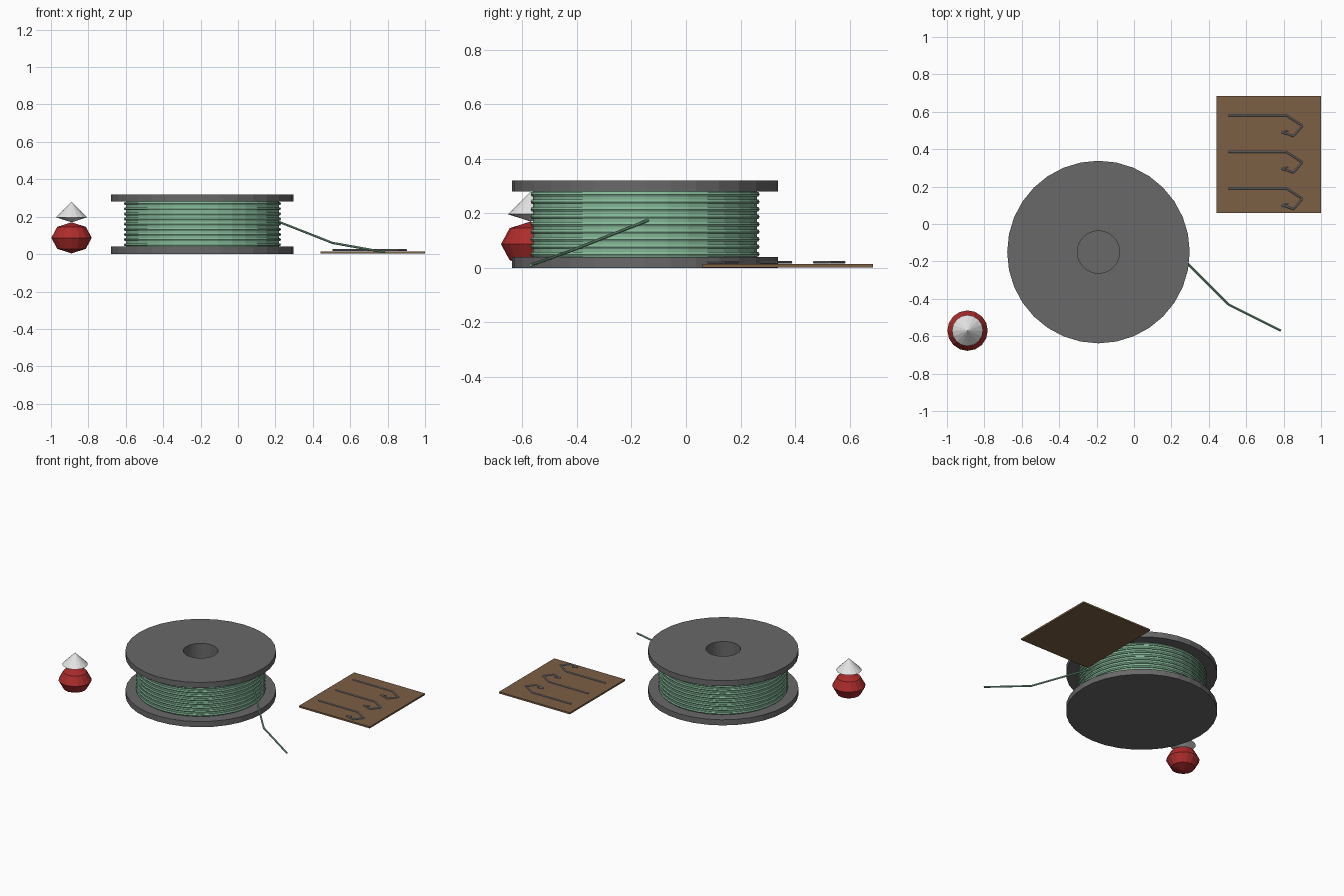
import bpy, bmesh, math
from mathutils import Vector

if "Cube" in bpy.data.objects:
    bpy.data.objects.remove(bpy.data.objects["Cube"])


def material(name, rgb):
    m = bpy.data.materials.new(name)
    m.diffuse_color = (*rgb, 1)
    m.use_nodes = True
    m.node_tree.nodes["Principled BSDF"].inputs["Base Color"].default_value = m.diffuse_color
    return m


GREY = material("spool grey", (0.14, 0.14, 0.14))
GREEN = material("line green", (0.23, 0.47, 0.31))
RED = material("float red", (0.42, 0.025, 0.025))
WHITE = material("float white", (0.78, 0.78, 0.78))
BROWN = material("board brown", (0.2, 0.115, 0.06))
STEEL = material("hook steel", (0.32, 0.33, 0.35))


def finish(name, bm, mat, smooth=None):
    bmesh.ops.remove_doubles(bm, verts=bm.verts, dist=1e-5)
    bmesh.ops.recalc_face_normals(bm, faces=bm.faces)
    me = bpy.data.meshes.new(name)
    bm.to_mesh(me)
    bm.free()
    me.materials.append(mat)
    ob = bpy.data.objects.new(name, me)
    bpy.context.collection.objects.link(ob)
    if smooth:
        bpy.ops.object.select_all(action='DESELECT')
        ob.select_set(True)
        bpy.context.view_layer.objects.active = ob
        bpy.ops.object.shade_smooth_by_angle(angle=math.radians(smooth))
    return ob


def lathe(name, profile, centre, sides, mat, closed=False, smooth=None):
    """Spin a (radius, height) profile around a vertical axis."""
    bm = bmesh.new()
    pts = [bm.verts.new((centre[0] + r, centre[1], z)) for r, z in profile]
    edges = [bm.edges.new(p) for p in zip(pts, pts[1:])]
    if closed:
        edges.append(bm.edges.new((pts[-1], pts[0])))
    bmesh.ops.spin(bm, geom=pts + edges, cent=(*centre, 0), axis=(0, 0, 1),
                   angle=math.tau, steps=sides, use_merge=True)
    return finish(name, bm, mat, smooth)


def rods(name, points, radius, mat, sides=8):
    """Straight round rods joining consecutive points."""
    bm = bmesh.new()
    for a, b in zip(points, points[1:]):
        a, b = Vector(a), Vector(b)
        d = b - a
        mtx = d.to_track_quat('Z', 'Y').to_matrix().to_4x4()
        mtx.translation = (a + b) / 2
        bmesh.ops.create_cone(bm, cap_ends=True, segments=sides, radius1=radius,
                              radius2=radius, depth=d.length, matrix=mtx)
    return finish(name, bm, mat)


# Spool: two flanges, the upper one open over a blind centre hole
SPOOL = (-0.19, -0.15)
R, HOLE = 0.488, 0.113
lathe("bottom_flange", [(0, 0), (R, 0), (R, 0.04), (0, 0.04)], SPOOL, 32, GREY)
lathe("top_flange", [(HOLE, 0.28), (R, 0.28), (R, 0.32), (HOLE, 0.32)],
      SPOOL, 32, GREY, closed=True)
lathe("centre_tube", [(HOLE, 0.04), (HOLE, 0.32)], SPOOL, 32, GREY)

# Wound line: drum with raised coils
lathe("line_drum", [(0.41, 0.04), (0.41, 0.28)], SPOOL, 32, GREEN)
for i in range(9):
    z = 0.05 + i * 0.0275
    ring = [(0.411 + 0.009 * math.cos(math.tau * k / 6),
             z + 0.009 * math.sin(math.tau * k / 6)) for k in range(6)]
    lathe(f"line_coil_{i + 1}", ring, SPOOL, 32, GREEN, closed=True)

# Loose end of the line
rods("loose_line", [(0.21, -0.135, 0.176), (0.505, -0.43, 0.06),
                    (0.785, -0.57, 0.01)], 0.006, GREEN)

# Float: squashed ball with a pointed cap
FLOAT = (-0.89, -0.57)
ball = [(0.108 * math.sin(math.pi * k / 4), 0.087 - 0.083 * math.cos(math.pi * k / 4))
        for k in range(5)]
ball[0], ball[-1] = (0, ball[0][1]), (0, ball[-1][1])
lathe("float_ball", ball, FLOAT, 16, RED)
lathe("float_cap", [(0, 0.17), (0.083, 0.197), (0, 0.28)], FLOAT, 16, WHITE)

# Board
bm = bmesh.new()
bmesh.ops.create_cube(bm, size=1)
bmesh.ops.scale(bm, vec=(0.56, 0.625, 0.012), verts=bm.verts)
bmesh.ops.translate(bm, vec=(0.72, 0.3725, 0.008), verts=bm.verts)
finish("board", bm, BROWN)

# Three hooks lying on the board
for i in range(3):
    y, z = 0.58 - 0.195 * i, 0.021
    rods(f"hook_{i + 1}", [(0.505, y, z), (0.815, y, z), (0.9, y - 0.055, z),
                           (0.853, y - 0.11, z), (0.79, y - 0.09, z)], 0.005, STEEL)
    rods(f"hook_barb_{i + 1}", [(0.79, y - 0.09, z), (0.825, y - 0.08, z)], 0.004, STEEL)
